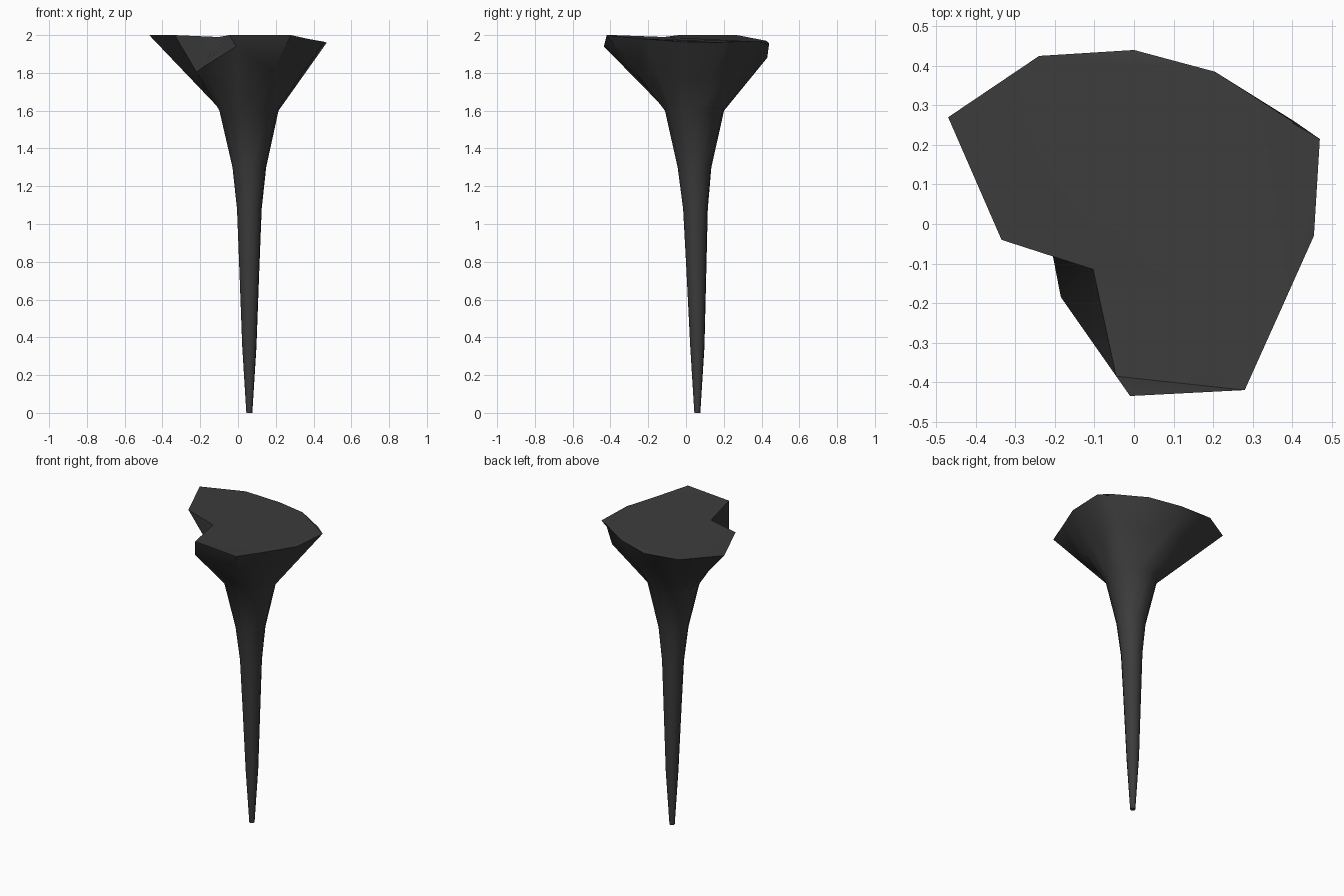
import bpy, bmesh, math

if "Cube" in bpy.data.objects:
    bpy.data.objects.remove(bpy.data.objects["Cube"])

rock = bpy.data.materials.new("dark_rock")
rock.diffuse_color = (0.045, 0.045, 0.045, 1)
rock.use_nodes = True
rock.node_tree.nodes["Principled BSDF"].inputs["Base Color"].default_value = rock.diffuse_color

# Ragged rim around the flat top, clockwise from the back left
rim = [(-.47, .27, 2), (-.24, .425, 1.97), (0, .44, 1.955), (.205, .385, 1.965),
       (.405, .26, 1.97), (.47, .215, 1.96), (.455, -.03, 1.965), (.37, -.22, 1.98),
       (.28, -.42, 2), (-.045, -.385, 2), (-.103, -.115, 1.99), (-.335, -.04, 2)]
# Flare below the rim: special spots are given, the rest are blended
flare = {2: (0, .43, 1.88), 4: (.36, .26, 1.85), 9: (-.01, -.435, 1.94),
         10: (-.185, -.185, 1.83)}
# Spike cross-sections: height, centre x, centre y, radius
rings = [(1.6, .058, .045, .158), (1.3, .06, .045, .09), (1.08, .06, .05, .066),
         (.75, .06, .055, .053), (.35, .06, .06, .038), (0, .06, .06, .016)]

N = len(rim)


def circle(z, cx, cy, r):
    pts = []
    for i in range(N):
        a = math.radians(158 - 360 / N * i)
        pts.append((cx + r * math.cos(a), cy + r * math.sin(a), z))
    return pts


neck = circle(*rings[0])
mid = []
for i in range(N):
    mid.append(flare.get(i) or tuple(n + (p - n) * 0.51 for p, n in zip(rim[i], neck[i])))

# Hanging rock spike: stitch the sections, cap both ends
bm = bmesh.new()
rows = [[bm.verts.new(p) for p in row] for row in [rim, mid] + [circle(*r) for r in rings]]
for a, b in zip(rows, rows[1:]):
    for i in range(N):
        j = (i + 1) % N
        bm.faces.new((a[i], a[j], b[j], b[i]))
cap = bm.faces.new(rows[0])
bm.faces.new(rows[-1])
bmesh.ops.triangulate(bm, faces=[cap], ngon_method='EAR_CLIP')
bmesh.ops.recalc_face_normals(bm, faces=bm.faces[:])

mesh = bpy.data.meshes.new("rock_spike")
bm.to_mesh(mesh)
bm.free()
mesh.materials.append(rock)
spike = bpy.data.objects.new("rock_spike", mesh)
bpy.context.collection.objects.link(spike)
bpy.context.view_layer.objects.active = spike
spike.select_set(True)
bpy.ops.object.shade_smooth_by_angle(angle=math.radians(40))
